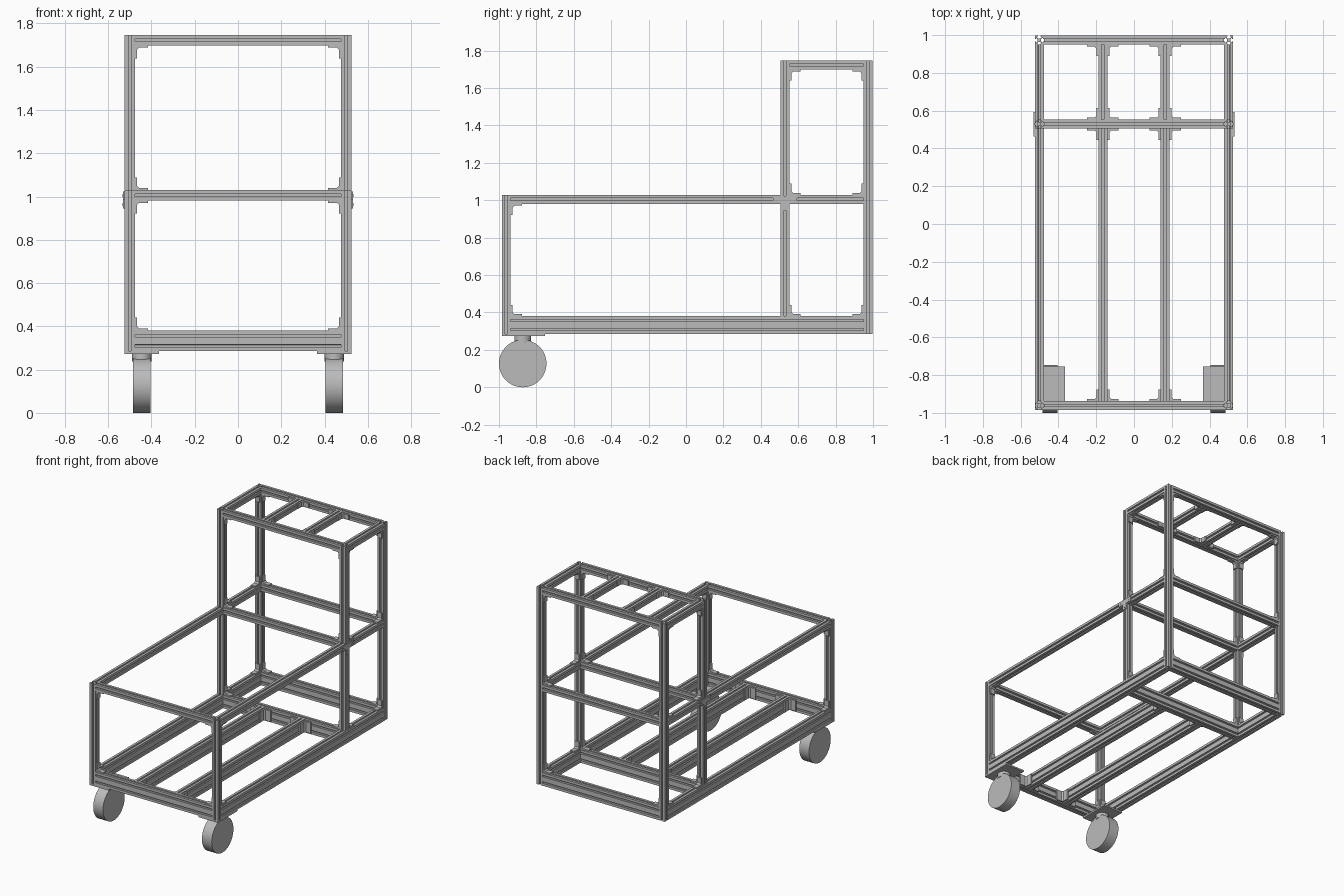
import bpy, bmesh
from math import pi
from mathutils import Vector, Matrix

cube = bpy.data.objects.get("Cube")
if cube:
    bpy.data.objects.remove(cube)

grey = bpy.data.materials.new("aluminium grey")
grey.use_nodes = True
grey.diffuse_color = (0.5, 0.5, 0.5, 1)
grey.node_tree.nodes["Principled BSDF"].inputs["Base Color"].default_value = (0.5, 0.5, 0.5, 1)

S = 0.048          # bar width
H = S / 2
# half of a T-slot, as (along the side, outward), in half bar widths
SLOT = [(0.25, 1), (0.25, 0.78), (0.52, 0.78), (0.52, 0.68), (0.24, 0.4)]


def finish(name, bm):
    bmesh.ops.recalc_face_normals(bm, faces=bm.faces)
    mesh = bpy.data.meshes.new(name)
    bm.to_mesh(mesh)
    bm.free()
    mesh.materials.append(grey)
    ob = bpy.data.objects.new(name, mesh)
    bpy.context.collection.objects.link(ob)
    return ob


def extrude(name, points, vector):
    bm = bmesh.new()
    face = bm.faces.new([bm.verts.new(p) for p in points])
    out = bmesh.ops.extrude_face_region(bm, geom=[face], use_keep_orig=True)
    moved = [v for v in out["geom"] if isinstance(v, bmesh.types.BMVert)]
    bmesh.ops.translate(bm, vec=vector, verts=moved)
    return finish(name, bm)


def section(cells):
    """Slotted outline, one bar wide and `cells` bars tall."""
    mids = [Vector((0, 2 * i - cells + 1)) for i in range(cells)]
    sides = [((1, 0), mids), ((0, 1), mids[-1:]), ((-1, 0), mids[::-1]), ((0, -1), mids[:1])]
    pts = []
    for n, centres in sides:
        n = Vector(n)
        t = Vector((-n.y, n.x))
        for c in centres:
            pts += [c - t * u + n * d for u, d in SLOT]
            pts += [c + t * u + n * d for u, d in reversed(SLOT)]
        pts.append(centres[-1] + t + n)
    return [p * H for p in pts]


def bar(name, axis, start, end, a, b, cells=1):
    """Bar along an axis; a and b are its centre on the two other axes in order."""
    pts = []
    for p in section(cells):
        co = [a + p.x, b + p.y]
        co.insert(axis, start)
        pts.append(co)
    shift = [0, 0, 0]
    shift[axis] = end - start
    extrude(name, pts, shift)


def bracket(name, corner, d1, d2, width=0.036, leg=0.06, t=0.01):
    """Angle bracket filling the corner between two bars."""
    c, d1, d2 = Vector(corner), Vector(d1), Vector(d2)
    n = d1.cross(d2)
    shape = [(0, 0), (leg, 0), (leg, t), (2 * t, t), (t, 2 * t), (t, leg), (0, leg)]
    extrude(name, [c + d1 * u + d2 * v - n * width / 2 for u, v in shape], n * width)


def box(name, lo, hi):
    (x0, y0, z0), (x1, y1, z1) = lo, hi
    extrude(name, [(x0, y0, z0), (x1, y0, z0), (x1, y1, z0), (x0, y1, z0)], (0, 0, z1 - z0))


def cylinder(name, centre, radius, depth, axis="Z"):
    bm = bmesh.new()
    turn = Matrix.Rotation(pi / 2, 4, "Y") if axis == "X" else Matrix()
    bmesh.ops.create_cone(bm, cap_ends=True, segments=64, radius1=radius, radius2=radius,
                          depth=depth, matrix=Matrix.Translation(centre) @ turn)
    ob = finish(name, bm)
    bpy.ops.object.select_all(action="DESELECT")
    ob.select_set(True)
    bpy.context.view_layer.objects.active = ob
    bpy.ops.object.shade_smooth_by_angle()


# main levels
PX = 0.501                                   # post centre in x
FRONT, MID, BACK = -0.961, 0.529, 0.973      # post rows in y
BASE, BASE_TOP, LOW = 0.333, 0.381, 0.285
RAIL, TOP, ROOF = 1.005, 1.747, 1.723
IN = PX - H
X, Y, Z = 0, 1, 2
UP, DOWN = (0, 0, 1), (0, 0, -1)
FWD, REAR = (0, -1, 0), (0, 1, 0)

# cross bars between left and right
for row, y in (("front", FRONT), ("middle", MID), ("back", BACK)):
    bar(row + "_base_bar", X, -IN, IN, y, BASE, 2)
    bar(row + "_rail_bar", X, -IN, IN, y, RAIL)
    if row != "front":
        bar(row + "_roof_bar", X, -IN, IN, y, ROOF)

for side, s in (("left", 1), ("right", -1)):
    x = s * PX
    # posts
    bar(side + "_front_post", Z, LOW, RAIL + H, x, FRONT)
    bar(side + "_middle_post", Z, BASE_TOP, TOP, x, MID)
    bar(side + "_back_post", Z, LOW, TOP, x, BACK)
    # side rails
    bar(side + "_base_rail", Y, FRONT + H, BACK - H, x, BASE, 2)
    bar(side + "_front_rail", Y, FRONT + H, MID - H, x, RAIL)
    bar(side + "_back_rail", Y, MID + H, BACK - H, x, RAIL)
    bar(side + "_roof_rail", Y, MID + H, BACK - H, x, ROOF)
    # inner floor and roof bars
    xi = s * 0.165
    bar(side + "_floor_bar", Y, FRONT + H, MID - H, xi, BASE, 2)
    bar(side + "_inner_roof_bar", Y, MID + H, BACK - H, xi, ROOF)
    for out in (1, -1):
        xb = xi + out * H
        o = (out, 0, 0)
        bracket(side + "_floor_bracket", (xb, FRONT + H, BASE), o, REAR, 0.08)
        bracket(side + "_floor_bracket", (xb, MID - H, BASE), o, FWD, 0.08)
        bracket(side + "_roof_bracket", (xb, MID + H, ROOF), o, REAR)
        bracket(side + "_roof_bracket", (xb, BACK - H, ROOF), o, FWD)

    # brackets between posts and cross bars
    inward = (-s, 0, 0)
    for y in (FRONT, MID, BACK):
        bracket(side + "_base_bracket", (s * IN, y, BASE_TOP), inward, UP)
        if y == FRONT:
            bracket(side + "_rail_bracket", (s * IN, y, RAIL - H), inward, DOWN)
        else:
            bracket(side + "_rail_bracket", (s * IN, y, RAIL + H), inward, UP)
            bracket(side + "_roof_bracket", (s * IN, y, ROOF - H), inward, DOWN)
    # brackets between posts and side rails
    bracket(side + "_front_rail_bracket", (x, FRONT + H, RAIL - H), REAR, DOWN)
    bracket(side + "_front_base_bracket", (x, FRONT + H, BASE_TOP), REAR, UP)
    for y, d in ((MID + H, REAR), (BACK - H, FWD)):
        bracket(side + "_side_bracket", (x, y, BASE_TOP), d, UP)
        bracket(side + "_side_bracket", (x, y, RAIL + H), d, UP)
        bracket(side + "_side_bracket", (x, y, ROOF - H), d, DOWN)

    # T-shaped joining plate with bolt heads
    xo = s * (PX + H)
    tee = [(-0.065, 0.018), (-0.065, -0.018), (-0.018, -0.018), (-0.018, -0.06),
           (0.018, -0.06), (0.018, -0.018), (0.065, -0.018), (0.065, 0.018)]
    extrude(side + "_joining_plate", [(xo, MID + u, RAIL + v) for u, v in tee], (s * 0.006, 0, 0))
    for u, v in ((-0.045, 0), (0.045, 0), (0, -0.042)):
        cylinder(side + "_plate_bolt", (xo + s * 0.006, MID + u, RAIL + v), 0.007, 0.004, "X")

    # caster
    xc, yc = s * 0.445, -0.873
    box(side + "_caster_plate", (xc - 0.08, -0.985, 0.273), (xc + 0.08, -0.755, LOW))
    cylinder(side + "_caster_neck", (xc, yc, 0.255), 0.045, 0.037)
    cylinder(side + "_caster_wheel", (xc, yc, 0.127), 0.127, 0.08, "X")
